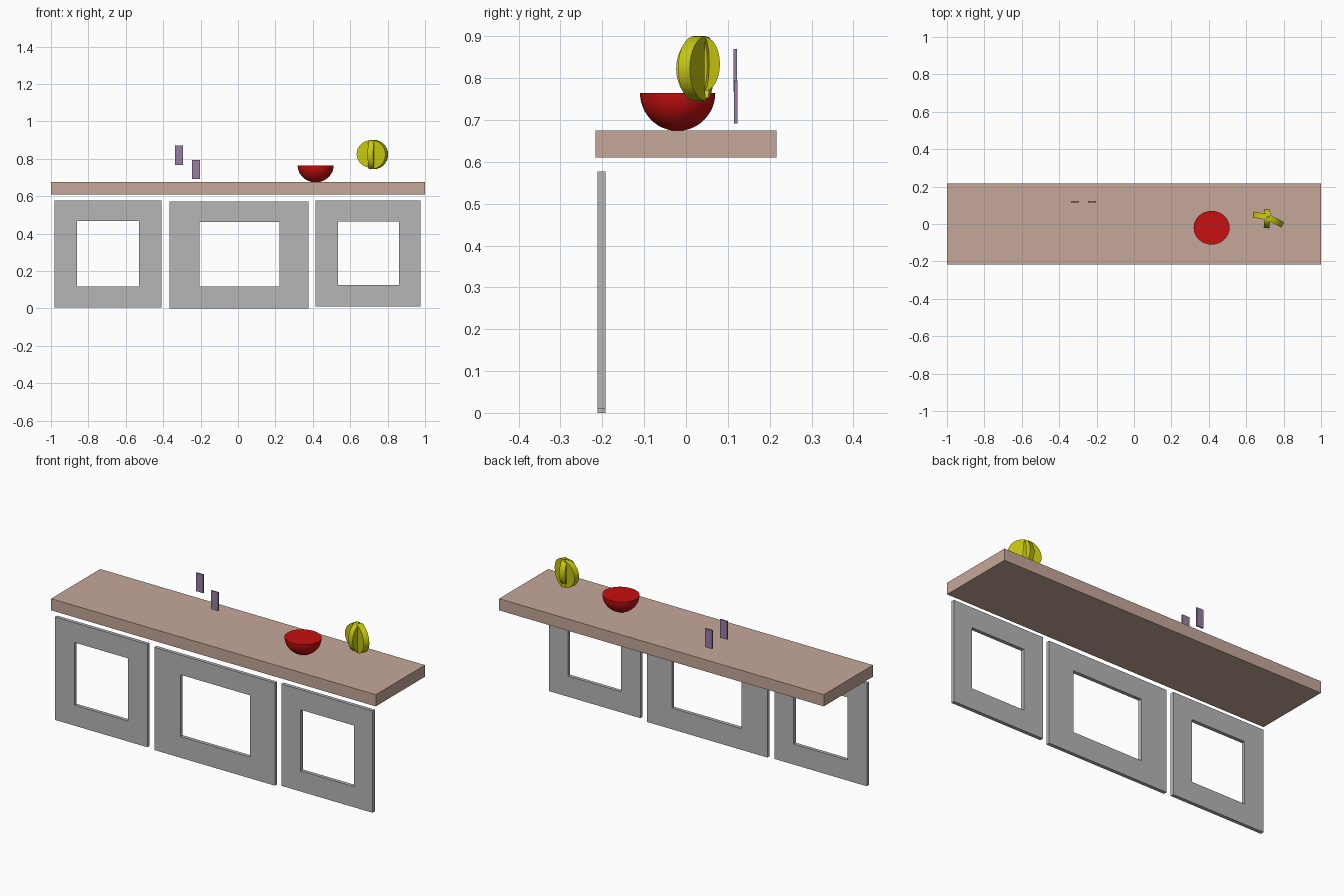
import bpy, bmesh, math
from mathutils import Matrix, Vector

if "Cube" in bpy.data.objects:
    bpy.data.objects.remove(bpy.data.objects["Cube"])


def material(name, rgb):
    m = bpy.data.materials.new(name)
    m.use_nodes = True
    m.diffuse_color = (*rgb, 1)
    m.node_tree.nodes["Principled BSDF"].inputs["Base Color"].default_value = (*rgb, 1)
    return m


WOOD = material("tan_counter", (0.56, 0.39, 0.32))
GREY = material("grey_frame", (0.47, 0.47, 0.47))
RED = material("red_bowl", (0.58, 0.005, 0.005))
YELLOW = material("yellow_fruit", (0.58, 0.58, 0.005))
PURPLE = material("purple_plate", (0.31, 0.21, 0.36))


def finish(name, bm, mat, smooth=None):
    bmesh.ops.recalc_face_normals(bm, faces=bm.faces)
    me = bpy.data.meshes.new(name)
    bm.to_mesh(me)
    bm.free()
    me.materials.append(mat)
    ob = bpy.data.objects.new(name, me)
    bpy.context.collection.objects.link(ob)
    if smooth:
        bpy.ops.object.select_all(action='DESELECT')
        ob.select_set(True)
        bpy.context.view_layer.objects.active = ob
        bpy.ops.object.shade_smooth_by_angle(angle=math.radians(smooth))
    return ob


def box(name, x0, x1, y0, y1, z0, z1, mat):
    bm = bmesh.new()
    size = Matrix.Diagonal((x1 - x0, y1 - y0, z1 - z0, 1))
    mid = Matrix.Translation(((x0 + x1) / 2, (y0 + y1) / 2, (z0 + z1) / 2))
    bmesh.ops.create_cube(bm, size=1, matrix=mid @ size)
    return finish(name, bm, mat)


def frame(name, outer, inner, y0, y1):
    """Rectangular panel with a window; outer and inner are x0, x1, z0, z1."""
    bm = bmesh.new()
    rings = []
    for y in (y0, y1):
        for a, b, c, d in (outer, inner):
            rings.append([bm.verts.new((x, y, z))
                          for x, z in ((a, c), (b, c), (b, d), (a, d))])
    of, inf, ob, inb = rings
    for p, q in ((of, inf), (inf, inb), (inb, ob), (ob, of)):
        for i in range(4):
            j = (i + 1) % 4
            bm.faces.new((p[i], p[j], q[j], q[i]))
    return finish(name, bm, GREY)


# Counter slab
box("counter_top", -1, 1, -0.216, 0.216, 0.61, 0.675, WOOD)

# Three open front panels
frame("left_end_frame", (0.415, 0.977, 0.010, 0.577), (0.535, 0.862, 0.125, 0.465), -0.212, -0.192)
frame("middle_frame", (-0.367, 0.376, 0.0, 0.572), (-0.207, 0.222, 0.118, 0.462), -0.212, -0.192)
frame("right_end_frame", (-0.98, -0.41, 0.004, 0.577), (-0.86, -0.528, 0.118, 0.467), -0.212, -0.192)

# Two small floating wall plates
box("upper_plate", -0.338, -0.295, 0.114, 0.122, 0.768, 0.870, PURPLE)
box("lower_plate", -0.247, -0.204, 0.115, 0.123, 0.692, 0.795, PURPLE)

# Bowl: solid lower half of a sphere
bm = bmesh.new()
bmesh.ops.create_uvsphere(bm, u_segments=32, v_segments=24, radius=1)
bmesh.ops.bisect_plane(bm, geom=bm.verts[:] + bm.edges[:] + bm.faces[:], dist=1e-5,
                       plane_co=(0, 0, 0), plane_no=(0, 0, 1), clear_outer=True)
bmesh.ops.holes_fill(bm, edges=[e for e in bm.edges if e.is_boundary], sides=0)
bm.transform(Matrix.Translation((0.415, -0.02, 0.765)) @ Matrix.Diagonal((0.096, 0.09, 0.091, 1)))
finish("bowl", bm, RED, 40)


def fruit(name, angle, reach, height, thick, z):
    """Thick half-moon standing upright and pointing outward at the angle."""
    bm = bmesh.new()
    n = 16
    pts = []
    for i in range(n + 1):
        t = -math.pi / 2 + math.pi * i / n
        pts.append((0.004 + reach * math.cos(t), height * math.sin(t)))
    for i in range(1, 6):       # shallow hollow on the inner edge
        t = math.pi / 2 - math.pi * i / 6
        pts.append((0.004 + 0.012 * math.cos(t), height * math.sin(t)))
    face = bm.faces.new([bm.verts.new((x, -thick / 2, h)) for x, h in pts])
    ext = bmesh.ops.extrude_face_region(bm, geom=[face])
    bmesh.ops.translate(bm, vec=Vector((0, thick, 0)),
                        verts=[v for v in ext["geom"] if isinstance(v, bmesh.types.BMVert)])
    bm.transform(Matrix.Translation((0.716, 0.037, z))
                 @ Matrix.Rotation(math.radians(angle), 4, 'Z'))
    finish(name, bm, YELLOW, 30)


# Bunch of half-moon fruit fanning out from one centre
fruit("fruit_right", 170, 0.076, 0.073, 0.032, 0.826)
fruit("fruit_back", 100, 0.038, 0.065, 0.032, 0.834)
fruit("fruit_front", 262, 0.055, 0.077, 0.030, 0.823)
fruit("fruit_left", -28, 0.086, 0.078, 0.032, 0.823)
